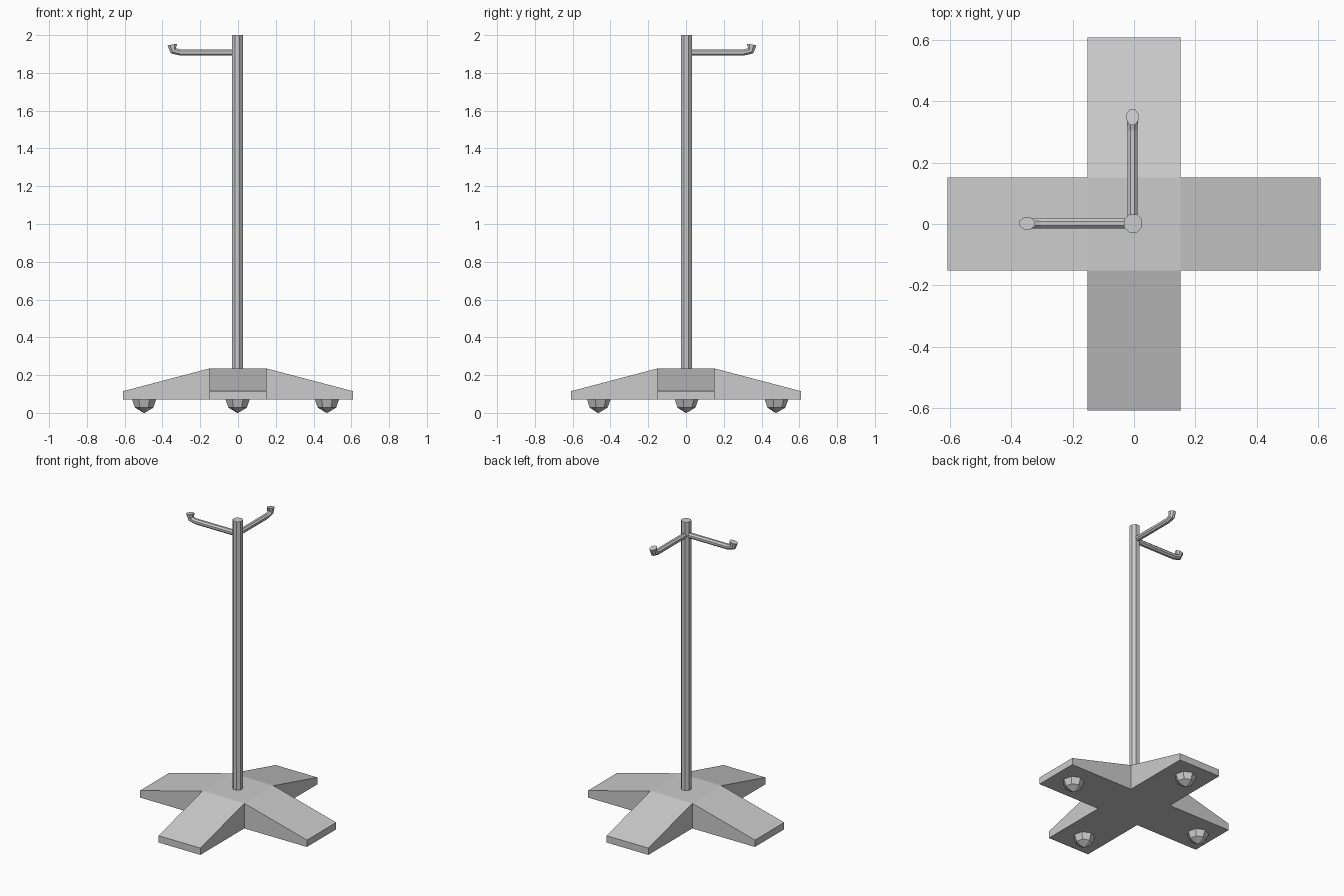
import bpy, bmesh
from math import cos, sin, pi, radians
from mathutils import Vector

cube = bpy.data.objects.get("Cube")
if cube:
    bpy.data.objects.remove(cube, do_unlink=True)

grey = bpy.data.materials.new("plain grey")
grey.use_nodes = True
GREY = (0.6, 0.6, 0.6, 1)
grey.diffuse_color = GREY
grey.node_tree.nodes["Principled BSDF"].inputs["Base Color"].default_value = GREY


def finish(name, bm):
    bmesh.ops.recalc_face_normals(bm, faces=bm.faces)
    mesh = bpy.data.meshes.new(name)
    bm.to_mesh(mesh)
    bm.free()
    mesh.materials.append(grey)
    obj = bpy.data.objects.new(name, mesh)
    bpy.context.collection.objects.link(obj)
    return obj


def loft(name, rings):
    """Skin a list of equal-sized point rings and cap both ends."""
    bm = bmesh.new()
    loops = [[bm.verts.new(p) for p in ring] for ring in rings]
    n = len(loops[0])
    for a, b in zip(loops, loops[1:]):
        for i in range(n):
            j = (i + 1) % n
            bm.faces.new((a[i], a[j], b[j], b[i]))
    bm.faces.new(loops[0])
    bm.faces.new(loops[-1])
    return finish(name, bm)


def circle(x, y, z, r, n, turn=0.0):
    return [Vector((x + r * cos(2 * pi * i / n + turn),
                    y + r * sin(2 * pi * i / n + turn), z)) for i in range(n)]


# Cross-shaped base: a central block with four legs sloping outwards
HALF, REACH, BOTTOM, TOP, TIP = 0.152, 0.608, 0.07, 0.235, 0.115
bm = bmesh.new()
bmesh.ops.create_cube(bm, size=1)
for v in bm.verts:
    v.co = (v.co.x * 2 * HALF, v.co.y * 2 * HALF, TOP if v.co.z > 0 else BOTTOM)
bm.normal_update()
sides = [(f, f.normal.copy()) for f in bm.faces if abs(f.normal.z) < 0.5]
for face, normal in sides:
    end = bmesh.ops.extrude_discrete_faces(bm, faces=[face])["faces"][0]
    for v in end.verts:
        v.co += normal * (REACH - HALF)
        v.co.z = min(v.co.z, TIP)
bmesh.ops.remove_doubles(bm, verts=bm.verts, dist=0.0001)
finish("cross_base", bm)

# Pole
loft("pole", [circle(-0.003, 0.002, z, 0.032, 8, pi / 8) for z in (0.22, 2.0)])

# Faceted feet under each leg
FEET = {"left": (0.473, 0), "right": (-0.495, 0),
        "front": (0, -0.465), "back": (0, 0.476)}
for side, (x, y) in FEET.items():
    loft(side + "_foot", [circle(x - 0.002, y, z, r, 7, pi / 2)
                          for z, r in ((0.075, 0.067), (0.028, 0.05), (0.003, 0.008), (0, 0.002))])

# Hooked arms: distance out, height, vertical radius, side radius, tilt in degrees
STATIONS = ((0, 1.908, 0.018, 0.018, 0), (0.305, 1.908, 0.018, 0.018, 0),
            (0.342, 1.917, 0.021, 0.019, 45), (0.348, 1.95, 0.028, 0.021, 80))


def hooked_arm(name, out, start):
    out, up = Vector(out), Vector((0, 0, 1))
    side = up.cross(out)
    rings = []
    for dist, z, rv, rs, tilt in STATIONS:
        t = radians(tilt)
        lift = up * cos(t) - out * sin(t)
        centre = Vector(start) + out * dist + up * z
        rings.append([centre + lift * rv * cos(2 * pi * i / 8 + pi / 8)
                      + side * rs * sin(2 * pi * i / 8 + pi / 8) for i in range(8)])
    loft(name, rings)


hooked_arm("right_arm", (-1, 0, 0), (0, 0.002, 0))
hooked_arm("back_arm", (0, 1, 0), (-0.005, 0, 0))
